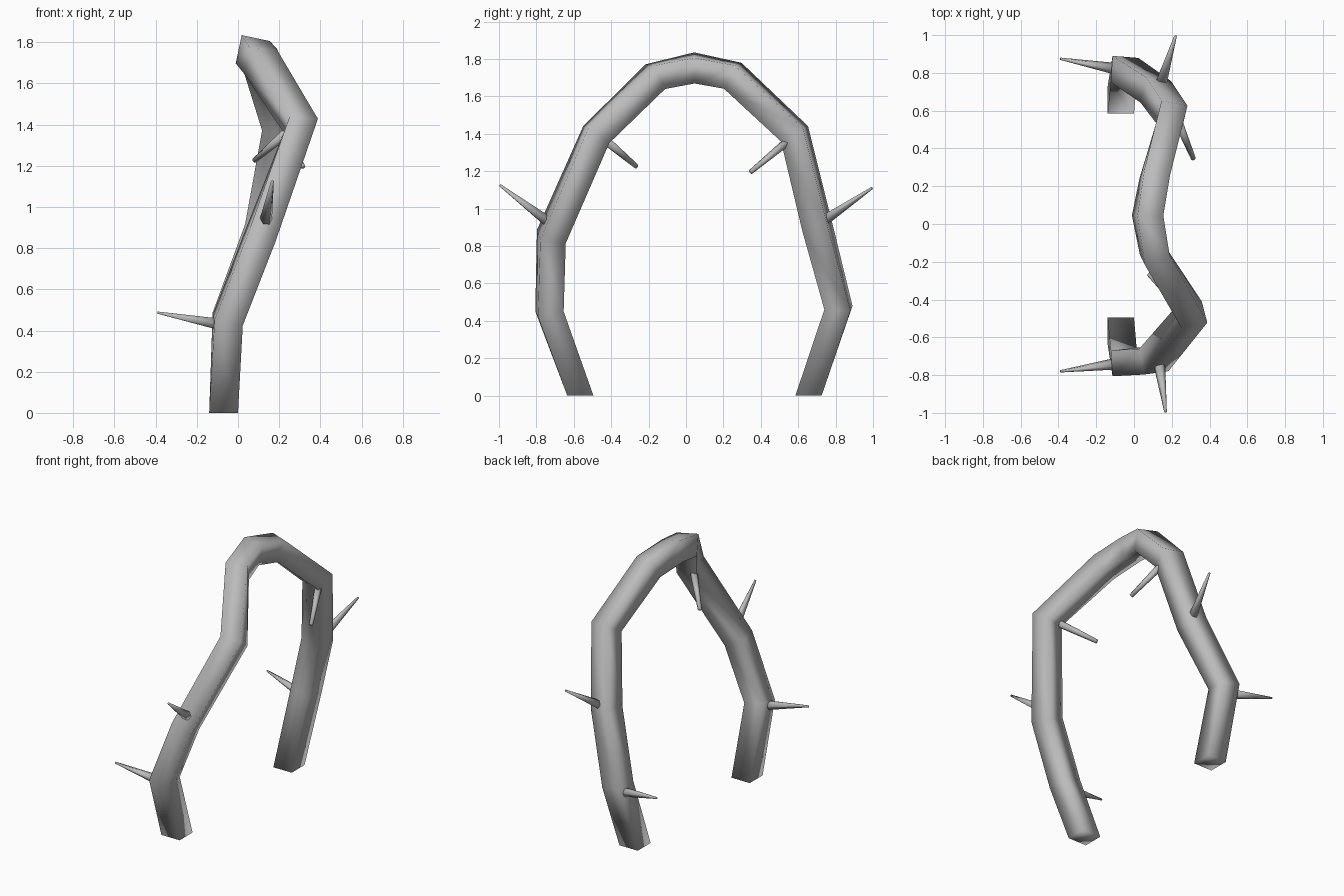
import bpy, bmesh, math
from mathutils import Vector

cube = bpy.data.objects.get("Cube")
if cube:
    bpy.data.objects.remove(cube, do_unlink=True)

bark = bpy.data.materials.new("grey_bark")
bark.use_nodes = True
bark.diffuse_color = (0.5, 0.5, 0.5, 1)
bark.node_tree.nodes["Principled BSDF"].inputs["Base Color"].default_value = (0.5, 0.5, 0.5, 1)


def finish(bm, name):
    bmesh.ops.recalc_face_normals(bm, faces=bm.faces)
    mesh = bpy.data.meshes.new(name)
    bm.to_mesh(mesh)
    bm.free()
    mesh.materials.append(bark)
    for p in mesh.polygons:
        p.use_smooth = True
    obj = bpy.data.objects.new(name, mesh)
    bpy.context.collection.objects.link(obj)


def skin(bm, rings):
    """Join matching vertex rings into a closed tube."""
    n = len(rings[0])
    for a, b in zip(rings, rings[1:]):
        for i in range(n):
            j = (i + 1) % n
            bm.faces.new((a[i], a[j], b[j], b[i]))
    bm.faces.new(rings[0])
    bm.faces.new(rings[-1])


# Square arched branch: centre point and roll in degrees for each ring
path = [
    ((-0.07, -0.565, 0), 0),
    ((-0.05, -0.73, 0.45), 4),
    ((0.105, -0.72, 0.85), 12),
    ((0.305, -0.48, 1.395), 12),
    ((0.11, -0.165, 1.705), 12),
    ((0.072, 0.045, 1.752), 12),
    ((0.11, 0.25, 1.71), 12),
    ((0.2, 0.58, 1.4), 12),
    ((0.115, 0.70, 0.91), 12),
    ((-0.05, 0.815, 0.47), 4),
    ((-0.07, 0.655, 0), 0),
]
points = [Vector(p) for p, roll in path]
half = 0.07
bm = bmesh.new()
rings = []
for i, (p, roll) in enumerate(path):
    if i == 0:
        along = Vector((0, 0, 1))
    elif i == len(path) - 1:
        along = Vector((0, 0, -1))
    else:
        along = ((points[i] - points[i - 1]).normalized()
                 + (points[i + 1] - points[i]).normalized()).normalized()
    side = Vector((1, 0, 0))
    side = (side - along * side.dot(along)).normalized()
    outward = side.cross(along)
    r = math.radians(roll)
    u = side * math.cos(r) - outward * math.sin(r)
    v = outward * math.cos(r) + side * math.sin(r)
    rings.append([bm.verts.new(points[i] + u * a * half + v * b * half)
                  for a, b in ((1, 1), (-1, 1), (-1, -1), (1, -1))])
skin(bm, rings)
finish(bm, "arched_branch")


# Tapered thorns, rooted inside the branch
def thorn(name, root, tip, r_root, r_tip, sides=6):
    root, tip = Vector(root), Vector(tip)
    turn = (tip - root).to_track_quat("Z", "Y")
    bm = bmesh.new()
    rings = []
    for centre, radius in ((root, r_root), (tip, r_tip)):
        ring = []
        for k in range(sides):
            a = math.tau * k / sides
            ring.append(bm.verts.new(
                centre + turn @ Vector((math.cos(a), math.sin(a), 0)) * radius))
        rings.append(ring)
    skin(bm, rings)
    finish(bm, name)


thorn("front_low_thorn", (-0.06, -0.735, 0.425), (-0.39, -0.78, 0.487), 0.034, 0.006)
thorn("back_low_thorn", (-0.06, 0.815, 0.425), (-0.39, 0.875, 0.487), 0.034, 0.006)
thorn("front_middle_thorn", (0.13, -0.71, 0.91), (0.167, -0.995, 1.125), 0.034, 0.007)
thorn("back_middle_thorn", (0.13, 0.70, 0.91), (0.22, 0.995, 1.11), 0.034, 0.007)
thorn("front_inner_thorn", (0.24, -0.43, 1.365), (0.08, -0.265, 1.225), 0.024, 0.013)
thorn("back_inner_thorn", (0.23, 0.55, 1.365), (0.315, 0.345, 1.195), 0.024, 0.013)
